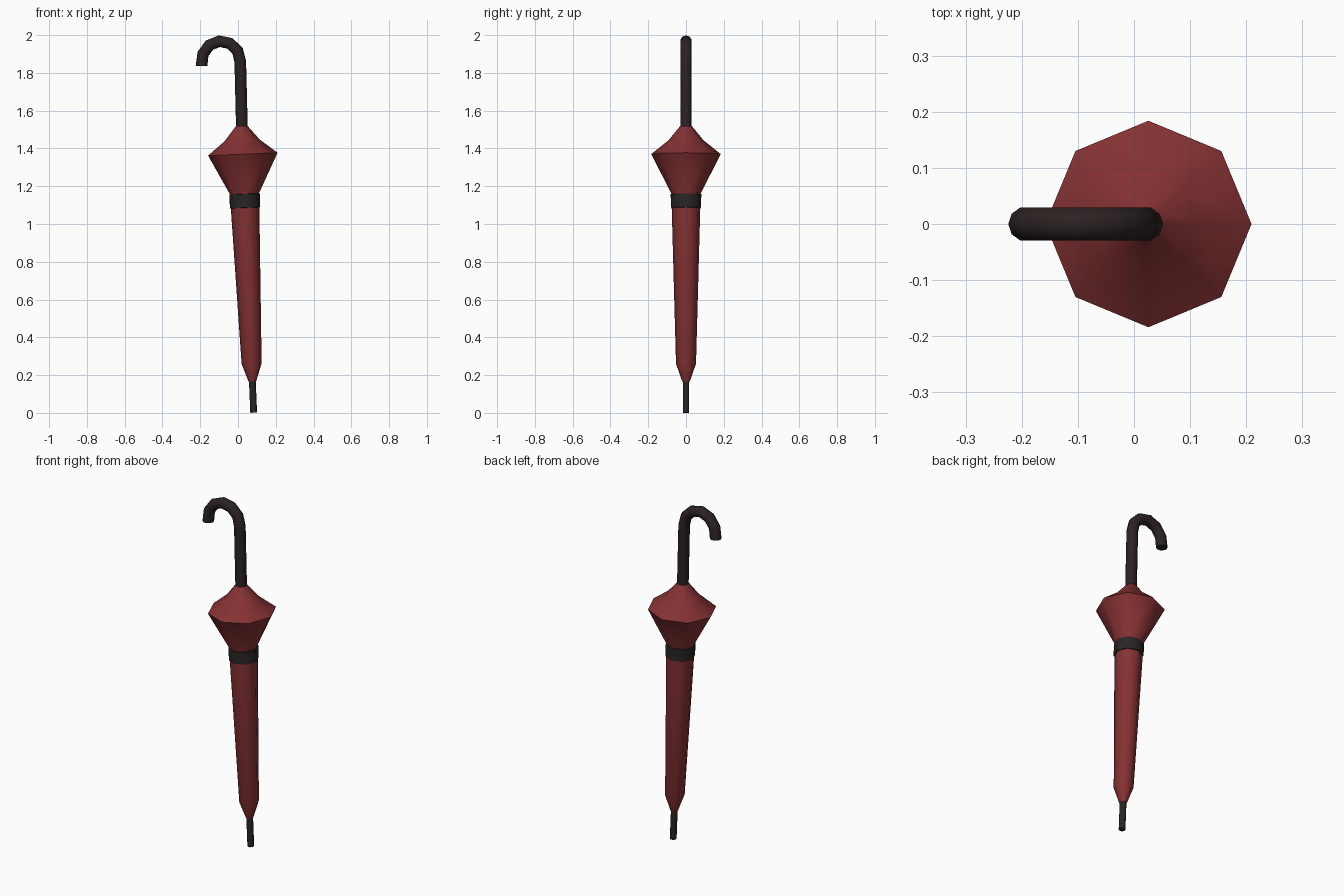
import bpy, bmesh, math
from mathutils import Vector

if "Cube" in bpy.data.objects:
    bpy.data.objects.remove(bpy.data.objects["Cube"])

TILT = math.radians(-2.4)          # the whole umbrella leans slightly
BASE = Vector((0.083, 0, 0.001))   # centre of the ferrule end


def material(name, rgb):
    m = bpy.data.materials.new(name)
    m.diffuse_color = (*rgb, 1)
    m.use_nodes = True
    m.node_tree.nodes["Principled BSDF"].inputs["Base Color"].default_value = m.diffuse_color
    return m


RED = material("red cloth", (0.235, 0.031, 0.033))
BLACK = material("black strap", (0.022, 0.018, 0.018))
DARK = material("dark brown handle", (0.025, 0.016, 0.016))


def skin_rings(name, rings, mat):
    """Join rings of points into a capped tube."""
    bm = bmesh.new()
    loops = [[bm.verts.new(p) for p in r] for r in rings]
    n = len(loops[0])
    for a, b in zip(loops, loops[1:]):
        for i in range(n):
            j = (i + 1) % n
            bm.faces.new((a[i], a[j], b[j], b[i]))
    bm.faces.new(loops[0])
    bm.faces.new(loops[-1])
    bmesh.ops.recalc_face_normals(bm, faces=bm.faces)
    me = bpy.data.meshes.new(name)
    bm.to_mesh(me)
    bm.free()
    me.materials.append(mat)
    ob = bpy.data.objects.new(name, me)
    bpy.context.collection.objects.link(ob)
    bpy.ops.object.select_all(action='DESELECT')
    bpy.context.view_layer.objects.active = ob
    ob.select_set(True)
    bpy.ops.object.shade_smooth_by_angle(angle=math.radians(50))
    return ob


def lathe(name, profile, sides, mat):
    """Turn (radius, height) points round the leaning axis."""
    rings = [[(r * math.cos(math.tau * i / sides), r * math.sin(math.tau * i / sides), z)
              for i in range(sides)] for r, z in profile]
    ob = skin_rings(name, rings, mat)
    ob.location = BASE
    ob.rotation_euler = (0, TILT, 0)
    return ob


# Folded cloth, strap and ferrule
lathe("canopy", [(0.020, 0.165), (0.053, 0.26), (0.076, 1.10), (0.077, 1.16),
                 (0.184, 1.37), (0.093, 1.443), (0.030, 1.52)], 8, RED)
lathe("strap", [(0.074, 1.085), (0.080, 1.087), (0.081, 1.158), (0.075, 1.16)], 8, BLACK)
lathe("ferrule", [(0.018, 0.0), (0.018, 0.20)], 10, BLACK)

# Handle path: straight shaft, then six arc segments, in the xz plane
up = Vector((math.sin(TILT), 0, math.cos(TILT)))
path = [BASE + up * 1.46]
for k in range(7):
    a = math.radians(-2 + 32.3 * k)
    path.append(Vector((-0.090 + 0.102 * math.cos(a), 0, 1.863 + 0.105 * math.sin(a))))
path[-1] = Vector((-0.193, 0, 1.836))

rings = []
for k, p in enumerate(path):
    before = (p - path[k - 1]).normalized() if k else up
    after = (path[k + 1] - p).normalized() if k < len(path) - 1 else Vector((0, 0, -1))
    t = (before + after).normalized()
    if k == len(path) - 1:
        t = Vector((0, 0, -1))
    side = Vector((t.z, 0, -t.x))     # points to the outside of the hook
    rings.append([p + 0.031 * (side * math.cos(math.tau * i / 10)
                               + Vector((0, 1, 0)) * math.sin(math.tau * i / 10))
                  for i in range(10)])
skin_rings("handle", rings, DARK)
